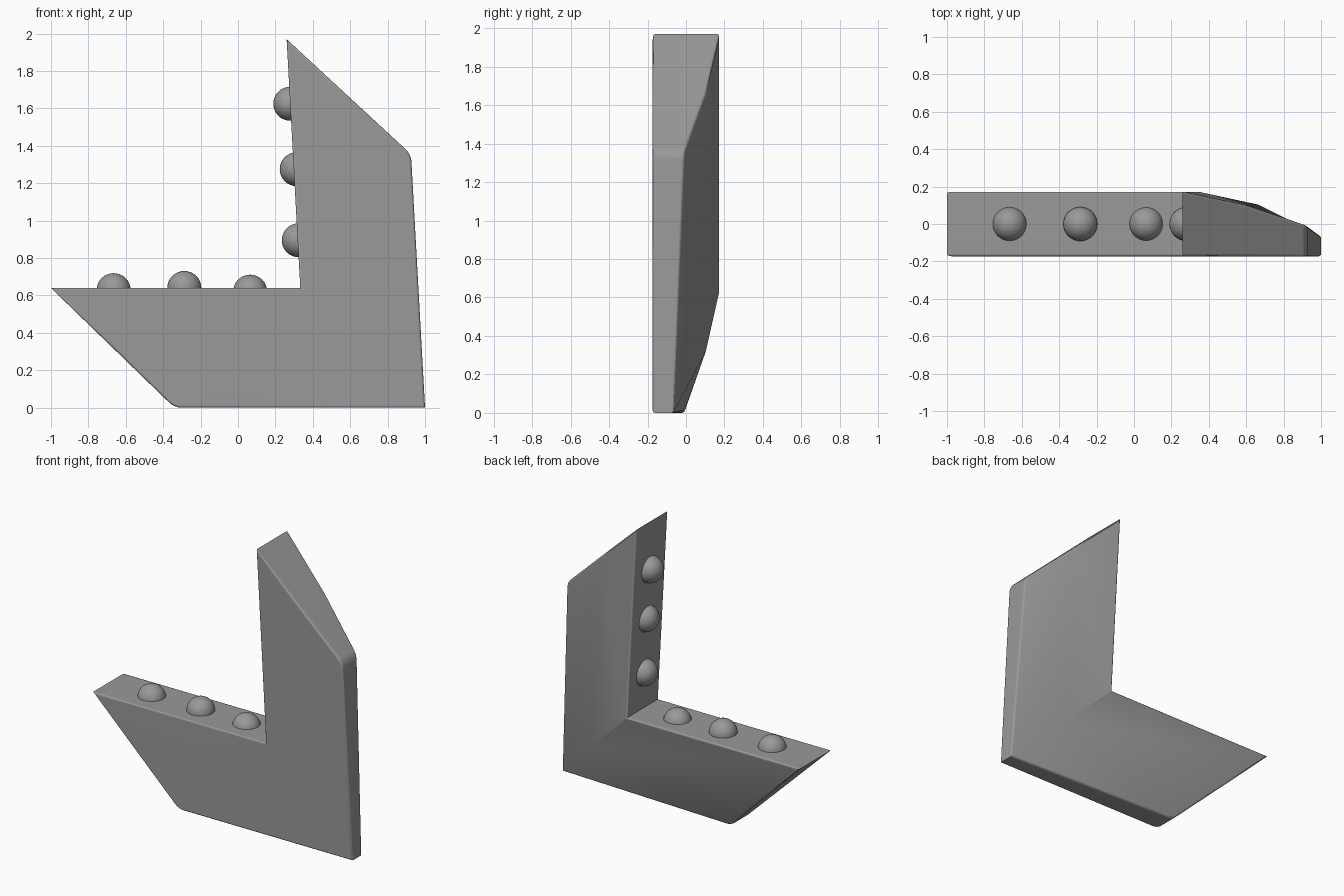
import bpy, bmesh, math

if "Cube" in bpy.data.objects:
    bpy.data.objects.remove(bpy.data.objects["Cube"])

# Dark grey shared by all parts
grey = bpy.data.materials.new("dark_grey")
grey.diffuse_color = (0.32, 0.32, 0.32, 1)
grey.use_nodes = True
grey.node_tree.nodes["Principled BSDF"].inputs["Base Color"].default_value = grey.diffuse_color

# L-shaped plate: three stations (left tip, elbow, top tip), each running inner -> outer edge
inner = [(-1.0, 0.64), (0.333, 0.64), (0.26, 1.97)]
outer = [(-0.34, 0.0), (1.0, 0.0), (0.925, 1.355)]
back_outer_y = [-0.01, -0.065, -0.01]
FRONT, BACK, MID = -0.173, 0.175, 0.103

bm = bmesh.new()
front, back = [], []
for (xi, zi), (xo, zo), yo in zip(inner, outer, back_outer_y):
    xm, zm = (xi + xo) / 2, (zi + zo) / 2
    front.append([bm.verts.new(p) for p in
                  ((xi, FRONT, zi), (xm, FRONT, zm), (xo, FRONT, zo))])
    back.append([bm.verts.new(p) for p in
                 ((xi, BACK, zi), (xm, MID, zm), (xo, yo, zo))])

# Front, back, notch and outer faces of each arm
for s in range(2):
    for r in range(2):
        for g in (front, back):
            bm.faces.new((g[s][r], g[s + 1][r], g[s + 1][r + 1], g[s][r + 1]))
    for r in (0, 2):
        bm.faces.new((front[s][r], front[s + 1][r], back[s + 1][r], back[s][r]))
# Slanted end caps
for s in (0, 2):
    for r in range(2):
        bm.faces.new((front[s][r], front[s][r + 1], back[s][r + 1], back[s][r]))
bmesh.ops.recalc_face_normals(bm, faces=bm.faces)

# Round the blunt outer corners
blunt = [bm.edges.get((front[s][2], back[s][2])) for s in (0, 2)]
bmesh.ops.bevel(bm, geom=blunt, offset=0.035, segments=4, profile=0.5,
                affect='EDGES', clamp_overlap=True)

# Soften the front and back rims, leaving the tips sharp
bm.normal_update()
rim = [e for e in bm.edges
       if e.calc_face_angle(0) > math.radians(40)
       and abs((e.verts[0].co - e.verts[1].co).normalized().y) < 0.7]
bmesh.ops.bevel(bm, geom=rim, offset=0.012, segments=3, profile=0.5,
                affect='EDGES', clamp_overlap=True)
bmesh.ops.recalc_face_normals(bm, faces=bm.faces)

# Crisp fold along the elbow mitre and the plate corners, smooth rims
bm.normal_update()
for f in bm.faces:
    f.smooth = True
for e in bm.edges:
    d = (e.verts[0].co - e.verts[1].co)
    mitre = d.length > 0.2 and e.calc_face_angle(0) > math.radians(13)
    e.smooth = not (mitre and e.calc_face_angle(0) < math.radians(28)
                    and d.x * d.z < 0) and e.calc_face_angle(0) < math.radians(40)

mesh = bpy.data.meshes.new("angled_plate")
bm.to_mesh(mesh)
bm.free()
plate = bpy.data.objects.new("angled_plate", mesh)
bpy.context.collection.objects.link(plate)
mesh.materials.append(grey)
# Keep the broad faces evenly shaded
normals = plate.modifiers.new("even_shading", 'WEIGHTED_NORMAL')
normals.keep_sharp = True

# Round studs half sunk into the notch edges
studs = [(-0.665, 0.628), (-0.287, 0.64), (0.065, 0.62),
         (0.28, 1.625), (0.314, 1.275), (0.325, 0.895)]
for i, (x, z) in enumerate(studs):
    bpy.ops.mesh.primitive_uv_sphere_add(segments=32, ring_count=16,
                                         radius=0.091, location=(x, 0, z))
    stud = bpy.context.object
    stud.name = f"stud_{i + 1}"
    stud.data.materials.append(grey)
    bpy.ops.object.shade_smooth()
